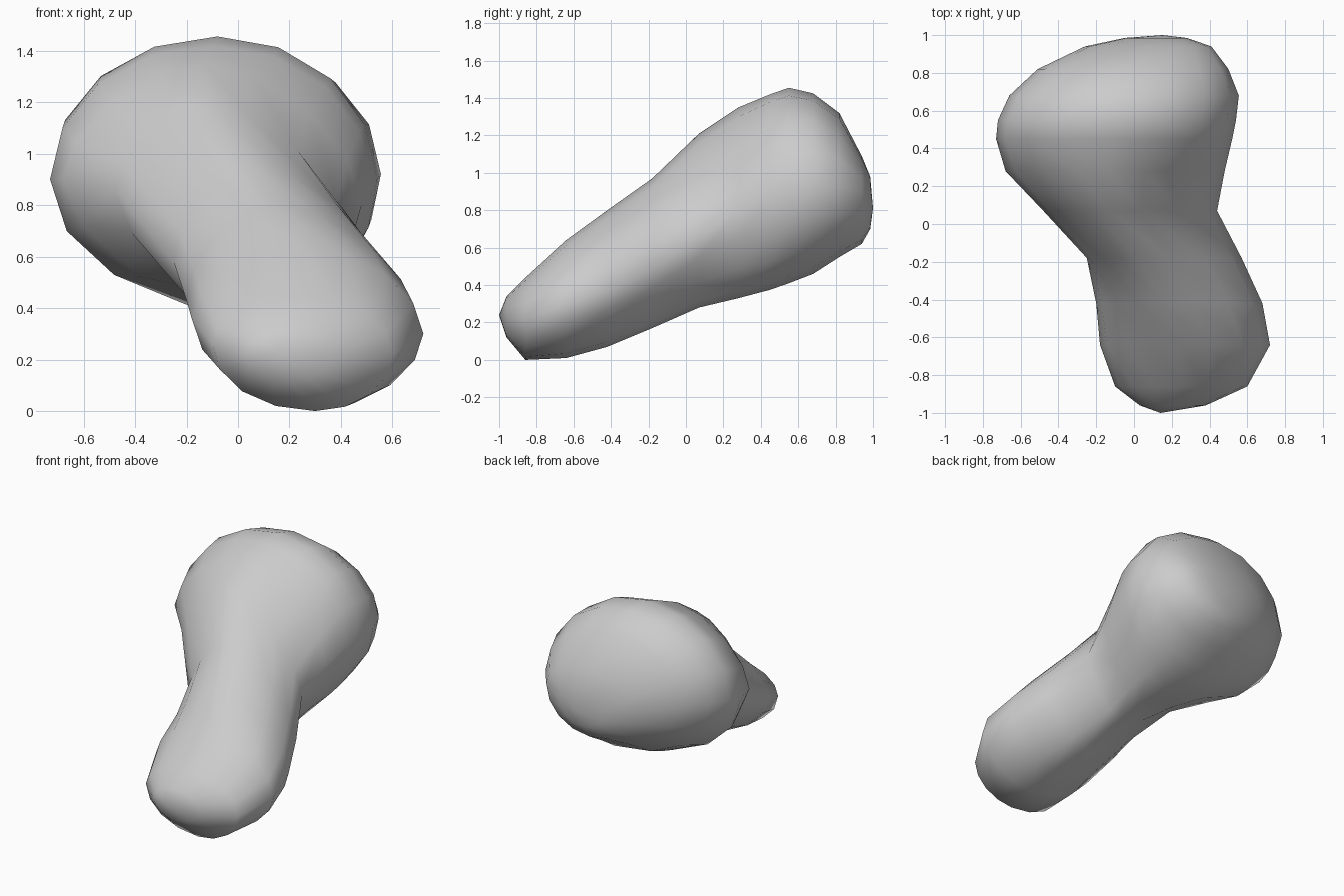
import bpy
import bmesh
from math import cos, sin, tau

default_cube = bpy.data.objects.get("Cube")
if default_cube:
    bpy.data.objects.remove(default_cube, do_unlink=True)

SIDES = 16

# Cross-sections from front to back: y, left x, left z, right x, right z,
# bottom x, bottom z, top x, top z, pinch (1 = elliptical, more = leaner)
SECTIONS = [
    (-.96, .03, .23, .38, .23, .2, .12, .2, .34, 1),
    (-.86, -.1, .26, .6, .22, .3, 0, .24, .44, 1),
    (-.64, -.18, .36, .72, .3, .32, .01, .25, .64, 1.1),
    (-.42, -.2, .43, .68, .37, .33, .07, .13, .8, 1.15),
    (-.18, -.25, .58, .57, .48, .25, .17, .02, .97, 1.2),
    (.07, -.48, .86, .44, .66, .19, .28, -.13, 1.21, 1.3),
    (.28, -.68, .9, .48, .8, .18, .33, -.13, 1.35, 1.2),
    (.45, -.73, .9, .52, .88, .12, .375, -.1, 1.42, 1),
    (.55, -.72, .93, .54, .9, .1, .41, -.08, 1.455, 1),
    (.68, -.66, .94, .555, .92, .07, .46, -.05, 1.425, 1),
    (.82, -.51, .93, .5, .92, .06, .55, -.02, 1.32, 1),
    (.94, -.26, .89, .41, .9, .08, .62, .08, 1.09, 1),
    (.985, -.05, .83, .28, .85, .1, .7, .12, .98, 1),
]
FRONT_TIP = (.14, -1, .24)
BACK_TIP = (.15, 1, .81)


def section_point(section, angle):
    """Join the four extreme points of a section with curved quarters."""
    y, lx, lz, rx, rz, bx, bz, tx, tz, pinch = section
    c, s = cos(angle), sin(angle)
    side_x, side_z = (rx, rz) if c > 0 else (lx, lz)
    end_x, end_z = (tx, tz) if s > 0 else (bx, bz)
    return (end_x + abs(c) ** pinch * (side_x - end_x), y,
            side_z + abs(s) ** pinch * (end_z - side_z))


def add_tip(bm, ring, position):
    tip = bm.verts.new(position)
    for i, vert in enumerate(ring):
        bm.faces.new((vert, ring[(i + 1) % SIDES], tip))


# Body: loft through the sections and close both rounded ends
bm = bmesh.new()
rings = [[bm.verts.new(section_point(section, tau * i / SIDES))
          for i in range(SIDES)] for section in SECTIONS]
for near, far in zip(rings, rings[1:]):
    for i in range(SIDES):
        j = (i + 1) % SIDES
        bm.faces.new((near[i], near[j], far[j], far[i]))
add_tip(bm, rings[0], FRONT_TIP)
add_tip(bm, rings[-1], BACK_TIP)
bmesh.ops.recalc_face_normals(bm, faces=bm.faces[:])
for face in bm.faces:
    face.smooth = True

mesh = bpy.data.meshes.new("two_lobed_body")
bm.to_mesh(mesh)
bm.free()
body = bpy.data.objects.new("two_lobed_body", mesh)
bpy.context.collection.objects.link(body)

# Plain grey surface
grey = bpy.data.materials.new("light_grey")
grey.use_nodes = True
colour = (.6, .6, .6, 1)
grey.diffuse_color = colour
grey.node_tree.nodes["Principled BSDF"].inputs["Base Color"].default_value = colour
mesh.materials.append(grey)
